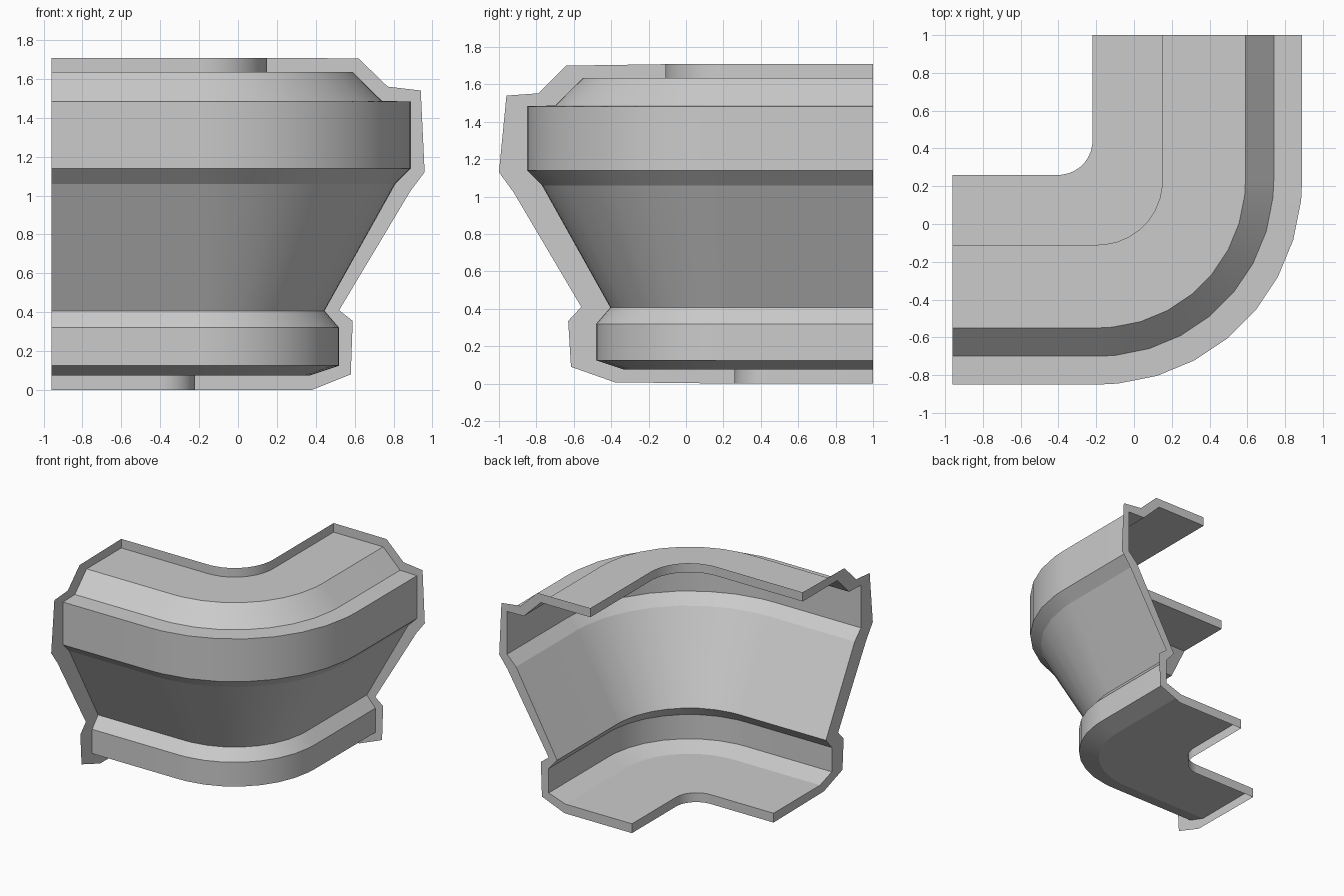
import bpy
import math

if "Cube" in bpy.data.objects:
    bpy.data.objects.remove(bpy.data.objects["Cube"])

CX, CY = -0.19, 0.23        # centre of the bend
X_END, Y_END = -0.96, 1.0   # the two cut ends
ANGLES = [-90] + [-84.4 + 11.25 * k for k in range(8)] + [0]

# skin profile from bottom to top: (x at the +y leg, z)
SKIN = [(-0.22, 0.075), (0.37, 0.075), (0.52, 0.125), (0.52, 0.32),
        (0.445, 0.407), (0.81, 1.06), (0.89, 1.14), (0.89, 1.483),
        (0.74, 1.487), (0.59, 1.635), (0.15, 1.635)]
# outer outlines of the flat end flanges, point for point with the skin
RIM_X = [(-0.22, 0), (0.38, 0), (0.58, 0.08), (0.59, 0.355),
         (0.52, 0.41), (0.885, 1.02), (0.96, 1.12), (0.94, 1.54),
         (0.77, 1.56), (0.62, 1.705), (0.15, 1.708)]
RIM_Y = [(0.26, 0), (-0.38, 0.007), (-0.615, 0.09), (-0.63, 0.335),
         (-0.56, 0.41), (-0.92, 1.02), (-1.0, 1.13), (-0.96, 1.54),
         (-0.79, 1.552), (-0.64, 1.70), (-0.11, 1.708)]


def row(x, z):
    """One line of points following the L-shaped path with a rounded bend."""
    r, cx, cy = x - CX, CX, CY
    if r < 0.18:            # tight inner edge gets its own small fillet
        cx, cy, r = cx + r - 0.18, cy - r + 0.18, 0.18
    pts = [(X_END, cy - r, z)]
    for a in ANGLES:
        t = math.radians(a)
        pts.append((cx + r * math.cos(t), cy + r * math.sin(t), z))
    return pts + [(cx + r, Y_END, z)]


def strip(name, rows):
    """Bridge equal-length rows of points into a sheet."""
    n = len(rows[0])
    faces = [(i * n + j, i * n + j + 1, (i + 1) * n + j + 1, (i + 1) * n + j)
             for i in range(len(rows) - 1) for j in range(n - 1)]
    mesh = bpy.data.meshes.new(name)
    mesh.from_pydata([p for r in rows for p in r], [], faces)
    obj = bpy.data.objects.new(name, mesh)
    bpy.context.collection.objects.link(obj)
    bpy.ops.object.select_all(action='DESELECT')
    obj.select_set(True)
    bpy.context.view_layer.objects.active = obj
    bpy.ops.object.shade_smooth_by_angle(angle=math.radians(14))


# main moulded skin
rows = [row(x, z) for x, z in SKIN]
strip("moulding_skin", rows)

# upright lips along the inner edges
strip("bottom_lip", [row(-0.22, 0), rows[0]])
strip("top_lip", [rows[-1], row(0.15, 1.708)])

# flat flanges at the two cut ends
strip("back_end_flange", [[(x, Y_END, z) for x, z in RIM_X],
                          [r[-1] for r in rows]])
strip("left_end_flange", [[r[0] for r in rows],
                          [(X_END, y, z) for y, z in RIM_Y]])
